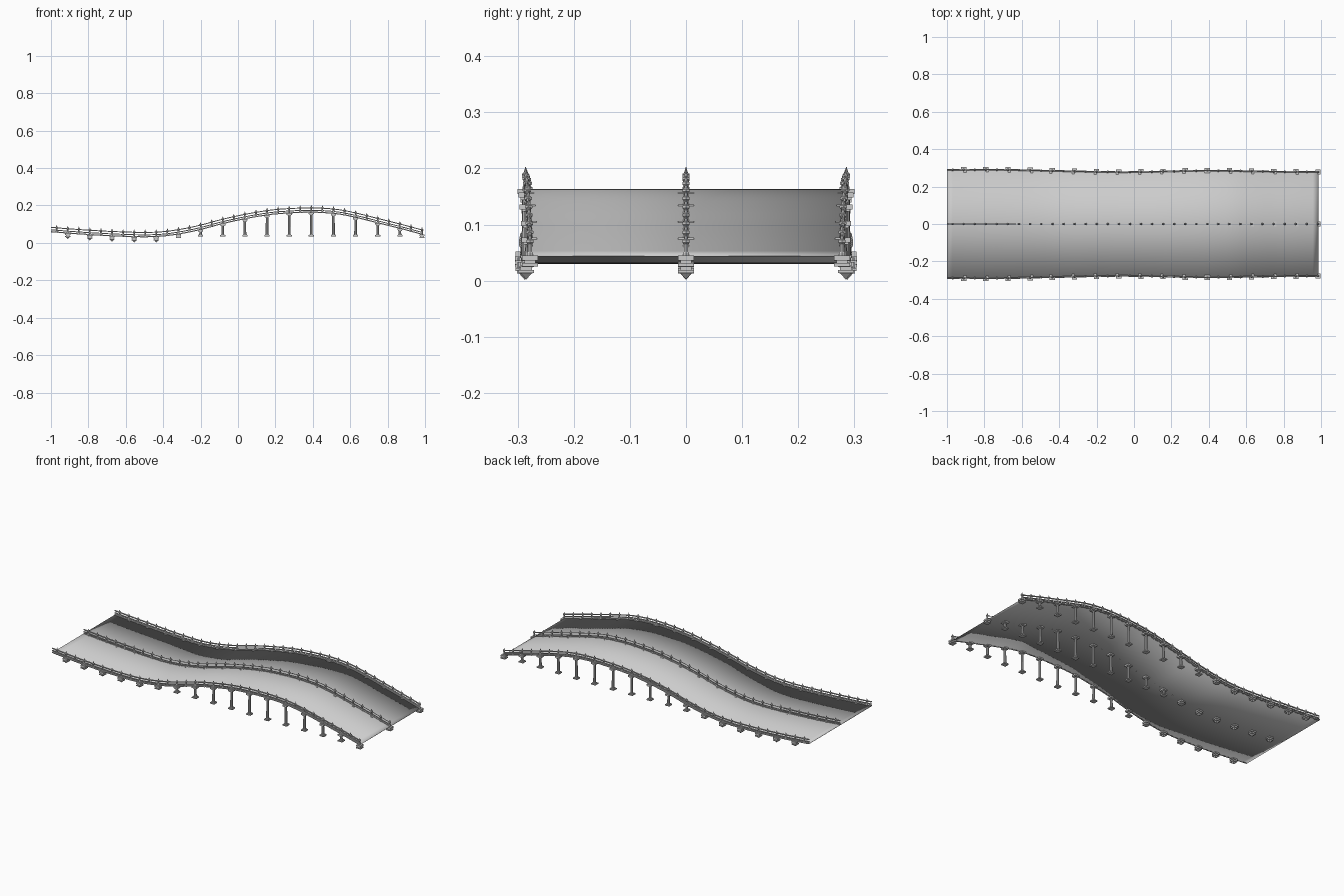
import bpy, bmesh, math
from mathutils import Vector, Matrix

if "Cube" in bpy.data.objects:
    bpy.data.objects.remove(bpy.data.objects["Cube"])

X0, X1 = -1.0, 0.985
# Deck profile (x, z) and half-width (x, y)
DECK = [(-1, .057), (-.9, .049), (-.8, .042), (-.65, .034), (-.5, .030), (-.4, .034), (-.3, .048),
        (-.2, .069), (-.1, .096), (0, .119), (.1, .138), (.2, .152), (.36, .161), (.46, .159),
        (.55, .150), (.65, .129), (.75, .104), (.87, .074), (.985, .043)]
WIDTH = [(-1, .289), (-.75, .291), (-.5, .286), (-.1, .278), (.1, .280), (.4, .286), (.7, .281), (.985, .278)]


def sample(pts, x):
    # cubic Hermite interpolation through the points
    n = len(pts)
    i = max(k for k in range(n - 1) if pts[k][0] <= x + 1e-9 or k == 0)

    def slope(k):
        a, b = pts[max(k - 1, 0)], pts[min(k + 1, n - 1)]
        return (b[1] - a[1]) / (b[0] - a[0])
    (xa, ya), (xb, yb) = pts[i], pts[i + 1]
    h = xb - xa
    t = (x - xa) / h
    return ((2*t**3 - 3*t*t + 1) * ya + (t**3 - 2*t*t + t) * h * slope(i)
            + (3*t*t - 2*t**3) * yb + (t**3 - t*t) * h * slope(i + 1))


def deck_z(x):
    return sample(DECK, x)


def side_y(x, side):
    return side * sample(WIDTH, x)


def finish(bm, name):
    bmesh.ops.recalc_face_normals(bm, faces=bm.faces[:])
    me = bpy.data.meshes.new(name)
    bm.to_mesh(me)
    bm.free()
    ob = bpy.data.objects.new(name, me)
    bpy.context.collection.objects.link(ob)
    return ob


def lathe(bm, profile, x, y, z, sides=8, turn=0.0):
    # profile of (radius, height) stacked at a point
    rings = []
    for r, h in profile:
        rings.append([bm.verts.new((x + r * math.cos(turn + 2 * math.pi * k / sides),
                                    y + r * math.sin(turn + 2 * math.pi * k / sides), z + h))
                      for k in range(sides)])
    for a, b in zip(rings, rings[1:]):
        for k in range(sides):
            j = (k + 1) % sides
            bm.faces.new((a[k], a[j], b[j], b[k]))
    bm.faces.new(rings[0][::-1])
    bm.faces.new(rings[-1])


def box(bm, x, y, z0, z1, half):
    lathe(bm, [(half * math.sqrt(2), z0), (half * math.sqrt(2), z1)], x, y, 0, 4, math.pi / 4)


def rail(bm, side, height, w, h, xa=X0, xb=X1):
    n = max(2, round((xb - xa) / .0295))
    prev = None
    for i in range(n + 1):
        x = xa + (xb - xa) * i / n
        y, z = side_y(x, side), deck_z(x) + height
        ring = [bm.verts.new((x, y + a * w / 2, z + b * h / 2))
                for a, b in ((-1, -1), (1, -1), (1, 1), (-1, 1))]
        if prev:
            for k in range(4):
                bm.faces.new((prev[k], prev[(k+1) % 4], ring[(k+1) % 4], ring[k]))
        else:
            bm.faces.new(ring)
        prev = ring
    bm.faces.new(prev[::-1])


# Road deck: thin curved sheet
bm = bmesh.new()
prev = None
for i in range(69):
    x = X0 + (X1 - X0) * i / 68
    row = [bm.verts.new((x, side_y(x, s), deck_z(x))) for s in (-1, 0, 1)]
    if prev:
        for k in range(2):
            bm.faces.new((prev[k], row[k], row[k + 1], prev[k + 1]))
    prev = row
deck = finish(bm, "road_deck")
mod = deck.modifiers.new("thickness", 'SOLIDIFY')
mod.thickness = .002
for p in deck.data.polygons:
    p.use_smooth = True

COLUMNS = [.984 - .1184 * i for i in range(17)]
POSTS = [.984 - .0592 * i for i in range(34)]
FINIAL = [(.006, 0), (.006, .006), (.004, .009), (.0045, .022), (.0075, .025),
          (.0075, .029), (.004, .031), (.0006, .041)]

for side, label in ((-1, "front"), (0, "middle"), (1, "back")):
    # Railing: two bars
    bm = bmesh.new()
    for height in (.013, .026):
        if side:
            rail(bm, side, height, .006, .005)
        else:
            rail(bm, 0, height, .006, .005, X0, -.63)
            rail(bm, 0, height, .0016, .003, -.63, X1)
    rail(bm, side, .003, .008 if side else .003, .006)
    finish(bm, label + "_railing")

    # Spiked railing posts
    bm = bmesh.new()
    for x in POSTS:
        lathe(bm, FINIAL, x, side_y(x, side), deck_z(x), 6)
    finish(bm, label + "_posts")

    # Support columns with capital and base
    bm = bmesh.new()
    for x in COLUMNS:
        y, top = side_y(x, side), deck_z(x)
        low = min(.035, top - .018)
        box(bm, x, y, top - .007, top + .002, .014)
        box(bm, x, y, top - .011, top - .007, .010)
        box(bm, x, y, low, low + .006, .014)
        box(bm, x, y, low + .006, low + .010, .010)
        if top - low > .021:
            lathe(bm, [(.0075, low + .010), (.0065, top - .011)], x, y, 0, 10)
        if x < -.35:
            # pointed foot on the low supports
            lathe(bm, [(.0006, low - .011), (.014, low)], x, y, 0, 4, math.pi / 4)
    finish(bm, label + "_columns")
